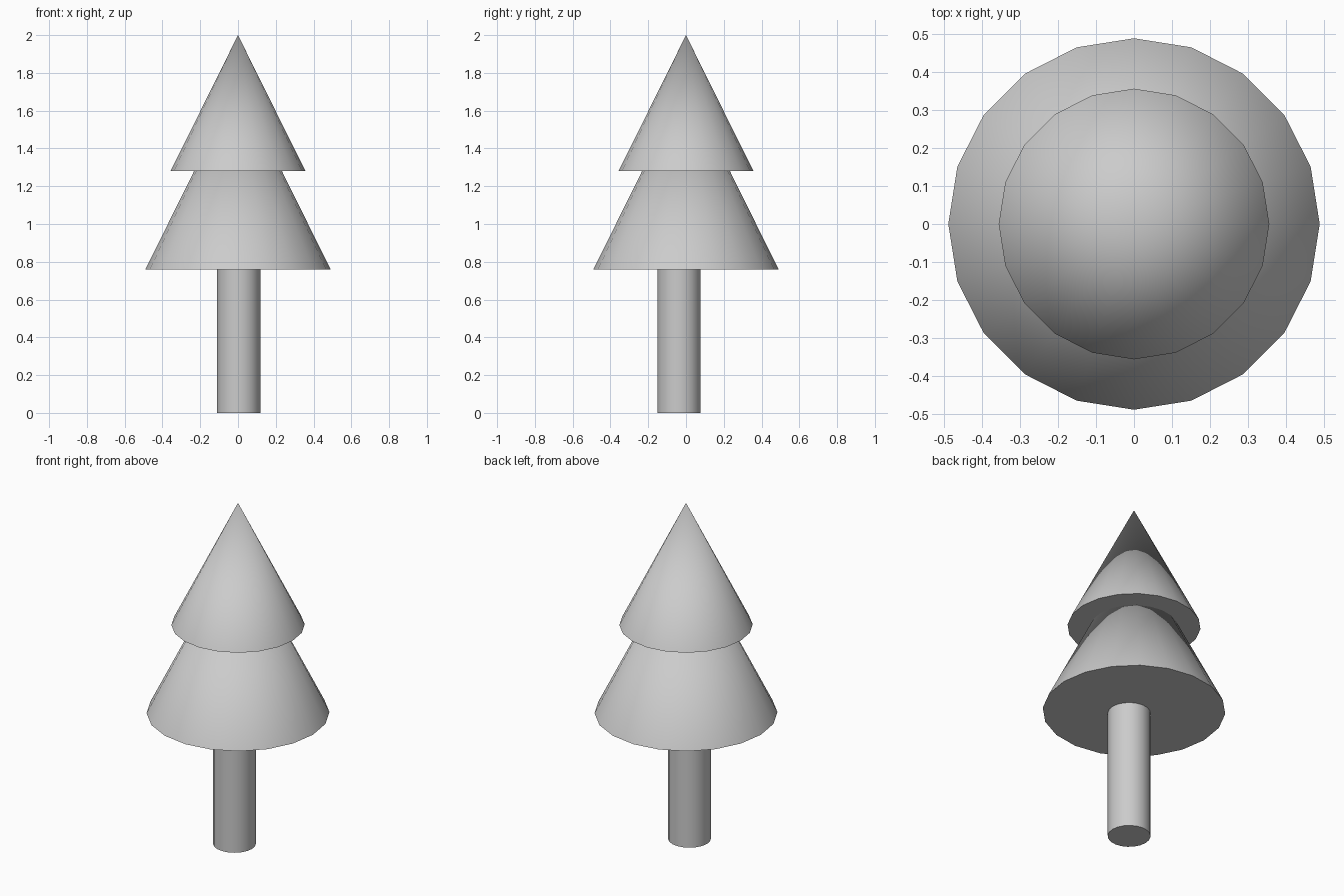
import bpy

if "Cube" in bpy.data.objects:
    bpy.data.objects.remove(bpy.data.objects["Cube"])

SIDES = 20


def finish(name):
    obj = bpy.context.object
    obj.name = name
    bpy.ops.object.shade_smooth_by_angle()
    return obj


def foliage(name, radius, bottom, top):
    bpy.ops.mesh.primitive_cone_add(vertices=SIDES, radius1=radius, radius2=0,
                                    depth=top - bottom,
                                    location=(0, 0, (bottom + top) / 2))
    return finish(name)


# Trunk, slightly off centre and tucked into the lower foliage
trunk_top = 0.80
bpy.ops.mesh.primitive_cylinder_add(vertices=SIDES, radius=0.115, depth=trunk_top,
                                    location=(0.003, -0.037, trunk_top / 2))
finish("trunk")

# Two overlapping foliage cones
foliage("lower_foliage", 0.49, 0.76, 1.75)
foliage("upper_foliage", 0.357, 1.28, 2.0)
